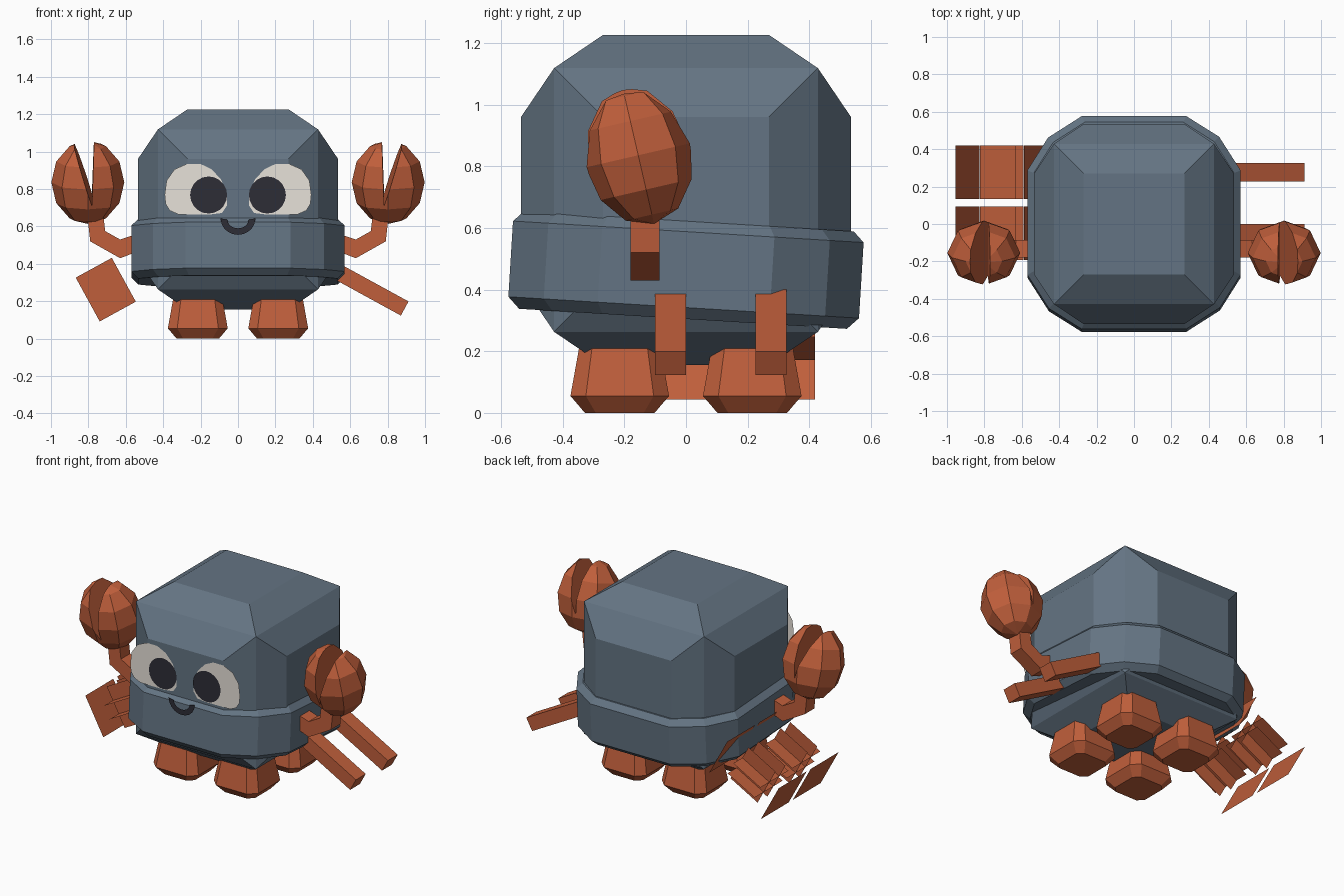
import bpy, bmesh, math
from mathutils import Matrix, Vector

if "Cube" in bpy.data.objects:
    bpy.data.objects.remove(bpy.data.objects["Cube"])


def material(name, rgb):
    m = bpy.data.materials.new(name)
    m.diffuse_color = (*rgb, 1)
    m.use_nodes = True
    m.node_tree.nodes["Principled BSDF"].inputs["Base Color"].default_value = m.diffuse_color
    return m


SLATE = material("slate_blue", (0.127, 0.175, 0.227))
RUST = material("rust_orange", (0.527, 0.114, 0.044))
CREAM = material("cream", (0.80, 0.76, 0.70))
DARK = material("near_black", (0.027, 0.026, 0.037))


def add(name, bm, mat, matrix=Matrix(), mirror=False, recalc=True):
    """Turn a bmesh into an object; optionally flip it to the -x side."""
    bm.transform(matrix)
    if mirror:
        bm.transform(Matrix.Scale(-1, 4, (1, 0, 0)))
        bmesh.ops.reverse_faces(bm, faces=bm.faces)
    if recalc:
        bmesh.ops.recalc_face_normals(bm, faces=bm.faces)
    me = bpy.data.meshes.new(name)
    bm.to_mesh(me)
    bm.free()
    me.materials.append(mat)
    ob = bpy.data.objects.new(name, me)
    bpy.context.collection.objects.link(ob)
    return ob


def loft(rings):
    """Closed solid through rings of 3D points."""
    bm = bmesh.new()
    vs = [[bm.verts.new(p) for p in r] for r in rings]
    n = len(vs[0])
    for a, b in zip(vs, vs[1:]):
        for i in range(n):
            j = (i + 1) % n
            bm.faces.new((a[i], a[j], b[j], b[i]))
    bm.faces.new(vs[0][::-1])
    bm.faces.new(vs[-1])
    return bm


def quadrants(pts, z):
    """Repeat first-quadrant points (anticlockwise) four times round z."""
    out = []
    for k in range(4):
        for x, y in pts:
            for _ in range(k):
                x, y = -y, x
            out.append((x, y, z))
    return out


def plate(name, pts, y, mat, mirror=False):
    """Flat face in the xz plane, facing the front."""
    bm = bmesh.new()
    bm.faces.new([bm.verts.new((x, y, z)) for x, z in pts])
    bm.normal_update()
    if next(iter(bm.faces)).normal.y > 0:
        bmesh.ops.reverse_faces(bm, faces=bm.faces)
    return add(name, bm, mat, mirror=mirror, recalc=False)


# Body: cube with a smaller raised square on each side, as one hull
F, C, R = 0.535, 0.428, 0.27
bm = bmesh.new()
for a in (-1, 1):
    for b in (-1, 1):
        for c in (-1, 1):
            for p in ((C, C, C), (F, R, R), (R, F, R), (R, R, F)):
                bm.verts.new((a * p[0], b * p[1], c * p[2]))
bmesh.ops.convex_hull(bm, input=bm.verts)
bmesh.ops.dissolve_limit(bm, angle_limit=0.01, verts=bm.verts, edges=bm.edges)
add("body", bm, SLATE, Matrix.Translation((0, 0, 0.691)))

# Tilted band around the lower body
rings = []
for s, z in ((0.935, -0.16), (1, -0.123), (1, 0.123), (0.94, 0.157)):
    rings.append(quadrants([(0.57 * s, 0.28 * s), (0.455 * s, 0.46 * s), (0.28 * s, 0.57 * s)], z))
add("band", loft(rings), SLATE,
    Matrix.Translation((0, 0, 0.465)) @ Matrix.Rotation(math.radians(-3.5), 4, 'X'))

# Feet
for side in (1, -1):
    for y, where in ((-0.215, "front"), (0.215, "back")):
        rings = []
        for h, c, z in ((0.113, 0.035, 0), (0.16, 0.05, 0.055), (0.125, 0.04, 0.25)):
            rings.append(quadrants([(h, h - c), (h - c, h)], z))
        add(where + ("_foot_right" if side > 0 else "_foot_left"), loft(rings), RUST,
            Matrix.Translation((0.215 * side, y, 0)))


# Claw: low-poly egg with a V-shaped notch between its two fingers
def claw(name, mirror):
    parts = bmesh.new()
    notch = Vector((-0.022, 0, -0.095))
    for sign, lean in ((1, 0.317), (-1, 0.035)):
        bm = bmesh.new()
        bmesh.ops.create_uvsphere(bm, u_segments=8, v_segments=6, radius=1)
        bm.transform(Matrix.Diagonal((0.195, 0.175, 0.228, 1)))
        normal = Vector((1, 0, -lean)) if sign > 0 else Vector((-1, 0, -lean))
        cut = bmesh.ops.bisect_plane(bm, geom=bm.verts[:] + bm.edges[:] + bm.faces[:],
                                     plane_co=notch, plane_no=normal, clear_inner=True)
        edges = [e for e in cut["geom_cut"] if isinstance(e, bmesh.types.BMEdge)]
        bmesh.ops.edgeloop_fill(bm, edges=edges)
        bmesh.ops.bisect_plane(bm, geom=bm.verts[:] + bm.edges[:] + bm.faces[:],
                               plane_co=notch, plane_no=(sign, 0, 0), clear_inner=True)
        tmp = bpy.data.meshes.new("tmp")
        bm.to_mesh(tmp)
        bm.free()
        parts.from_mesh(tmp)
        bpy.data.meshes.remove(tmp)
    bmesh.ops.remove_doubles(parts, verts=parts.verts, dist=0.0005)
    add(name, parts, RUST, Matrix.Translation((0.803, -0.155, 0.836))
        @ Matrix.Rotation(math.radians(13), 4, 'X'), mirror)


# Arm: bent square bar, given as inner and outer edge pairs
ARM = [((0.45, 0.59), (0.45, 0.50)), ((0.63, 0.53), (0.63, 0.43)),
       ((0.71, 0.575), (0.79, 0.52)), ((0.725, 0.70), (0.81, 0.70))]

# Eye outline (right eye)
EYE = [(0.392, 0.77), (0.382, 0.845), (0.34, 0.905), (0.275, 0.934), (0.20, 0.934),
       (0.14, 0.905), (0.09, 0.85), (0.06, 0.775), (0.06, 0.71), (0.085, 0.672),
       (0.14, 0.665), (0.32, 0.665), (0.365, 0.685), (0.387, 0.72)]

for mirror, tag in ((False, "right"), (True, "left")):
    claw("claw_" + tag, mirror)
    rings = [[(a[0], -0.18, a[1]), (a[0], -0.086, a[1]), (b[0], -0.086, b[1]), (b[0], -0.18, b[1])]
             for a, b in ARM]
    add("arm_" + tag, loft(rings), RUST, mirror=mirror)
    plate("eye_" + tag, EYE, -0.539, CREAM, mirror)
    pupil = [(0.157 + 0.099 * math.cos(t * math.tau / 20), 0.768 + 0.099 * math.sin(t * math.tau / 20))
             for t in range(20)]
    plate("pupil_" + tag, pupil, -0.543, DARK, mirror)

# Smile: half ring with rounded-up ends
arc = [math.pi + math.pi * i / 10 for i in range(11)]
smile = [(0.093 * math.cos(t), 0.643 + 0.088 * math.sin(t)) for t in arc]
smile += [(0.056 * math.cos(t), 0.635 + 0.045 * math.sin(t)) for t in reversed(arc)]
plate("mouth", smile, -0.574, DARK)

# Side legs: plain bars on the right, separated flat panels on the left
HALF = Vector((0.21, 0.05, 0.043))       # bar half size: along, across, thick
PANEL = Vector((0.11, 0.1425, 0.1335))   # panel half size on the left
for y, where in ((-0.05, "front"), (0.276, "back")):
    place = Matrix.Translation((0.707, y, 0.262)) @ Matrix.Rotation(math.radians(28.7), 4, 'Y')
    bm = bmesh.new()
    bmesh.ops.create_cube(bm, size=2)
    bm.transform(Matrix.Diagonal((*HALF, 1)))
    add(where + "_side_leg_right", bm, RUST, place)

    bm = bmesh.new()
    for axis in range(3):
        i, j = (axis + 1) % 3, (axis + 2) % 3
        for sign in (1, -1):
            vs = []
            for a, b in ((-1, -1), (1, -1), (1, 1), (-1, 1)):
                p = Vector((0, 0, 0))
                p[axis], p[i], p[j] = sign * HALF[axis], a * PANEL[i], b * PANEL[j]
                vs.append(bm.verts.new(p))
            bm.faces.new(vs if sign > 0 else vs[::-1])
    add(where + "_side_leg_panels_left", bm, RUST, place, mirror=True, recalc=False)
